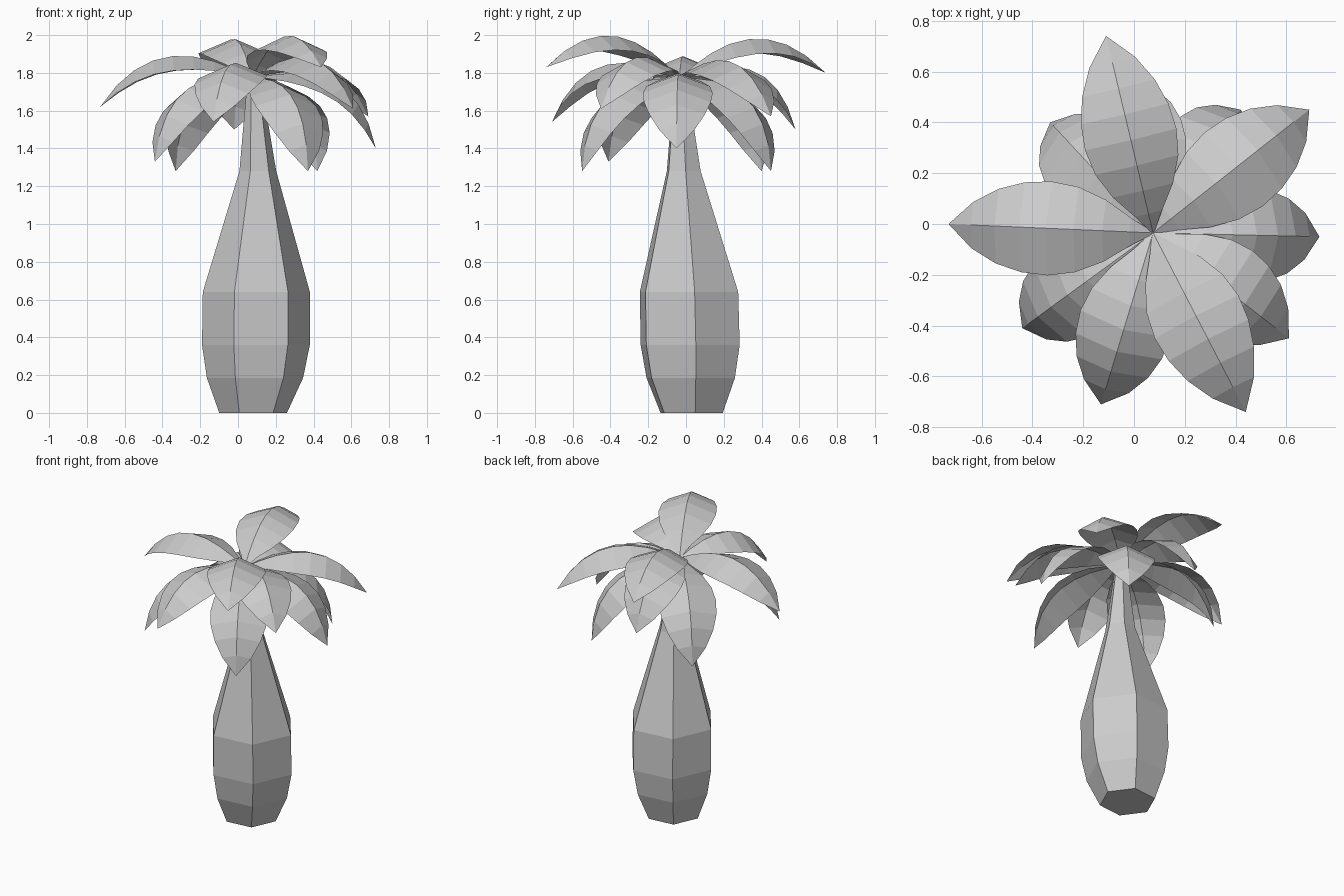
import bpy, math
from mathutils import Vector

if "Cube" in bpy.data.objects:
    bpy.data.objects.remove(bpy.data.objects["Cube"])


def make_object(name, verts, faces):
    mesh = bpy.data.meshes.new(name)
    mesh.from_pydata(verts, [], faces)
    mesh.update()
    obj = bpy.data.objects.new(name, mesh)
    bpy.context.collection.objects.link(obj)
    return obj


# Bottle-shaped six-sided trunk: centre x, centre y, z, radius of each ring
rings = [(0.08, 0.03, 0.0, 0.18), (0.09, 0.025, 0.185, 0.256),
         (0.095, 0.022, 0.36, 0.287), (0.097, 0.016, 0.64, 0.285),
         (0.105, -0.012, 1.28, 0.098), (0.085, -0.03, 1.77, 0.035)]
SIDES = 6
verts = []
for cx, cy, z, r in rings:
    for i in range(SIDES):
        a = math.radians(6 + 60 * i)
        verts.append((cx + r * math.cos(a), cy + r * math.sin(a), z))
faces = [tuple(reversed(range(SIDES))),
         tuple(range(len(verts) - SIDES, len(verts)))]
for k in range(len(rings) - 1):
    for i in range(SIDES):
        j = (i + 1) % SIDES
        faces.append((k * SIDES + i, k * SIDES + j,
                      (k + 1) * SIDES + j, (k + 1) * SIDES + i))
make_object("trunk", verts, faces)

# Arched, creased leaves running from the crown to each tip
CROWN = Vector((0.075, -0.035, 1.77))
# position along leaf, half width
outline = [(0, 0.004), (0.1, 0.055), (0.22, 0.122), (0.35, 0.168), (0.48, 0.185),
           (0.61, 0.177), (0.74, 0.147), (0.87, 0.092), (1, 0.0)]


def make_leaf(name, tip, sag=0.195):
    chord = Vector(tip) - CROWN
    side = Vector((0, 0, 1)).cross(chord).normalized()
    up = chord.cross(side).normalized()
    verts, faces = [], []
    for u, w in outline:
        arch = 4 * sag * u * (1 - u) * (0.9 + 0.2 * u)
        mid = CROWN + chord * u + up * arch
        edge = mid - up * w * 0.42
        verts += [edge + side * w, mid, edge - side * w]
    last = len(verts) - 3
    for k in range(len(outline) - 2):
        b = 3 * k
        faces += [(b, b + 1, b + 4, b + 3), (b + 1, b + 2, b + 5, b + 4)]
    # pointed end
    b = last - 3
    verts = verts[:last] + [verts[last + 1]]
    faces += [(b, b + 1, last), (b + 1, b + 2, last)]
    # normals face upward
    faces = [tuple(reversed(f)) for f in faces]
    make_object(name, verts, faces)


tips = [(0.73, -0.05, 1.40), (0.69, 0.45, 1.57), (0.42, 0.45, 1.28),
        (-0.11, 0.74, 1.80), (-0.02, 0.58, 1.50), (-0.33, 0.40, 1.28),
        (-0.73, 0.0, 1.62), (-0.44, -0.41, 1.33), (-0.13, -0.71, 1.54),
        (0.37, -0.55, 1.28), (0.44, -0.74, 1.83), (0.61, -0.45, 1.61)]
for n, tip in enumerate(tips):
    make_leaf(f"leaf_{n + 1}", tip)
